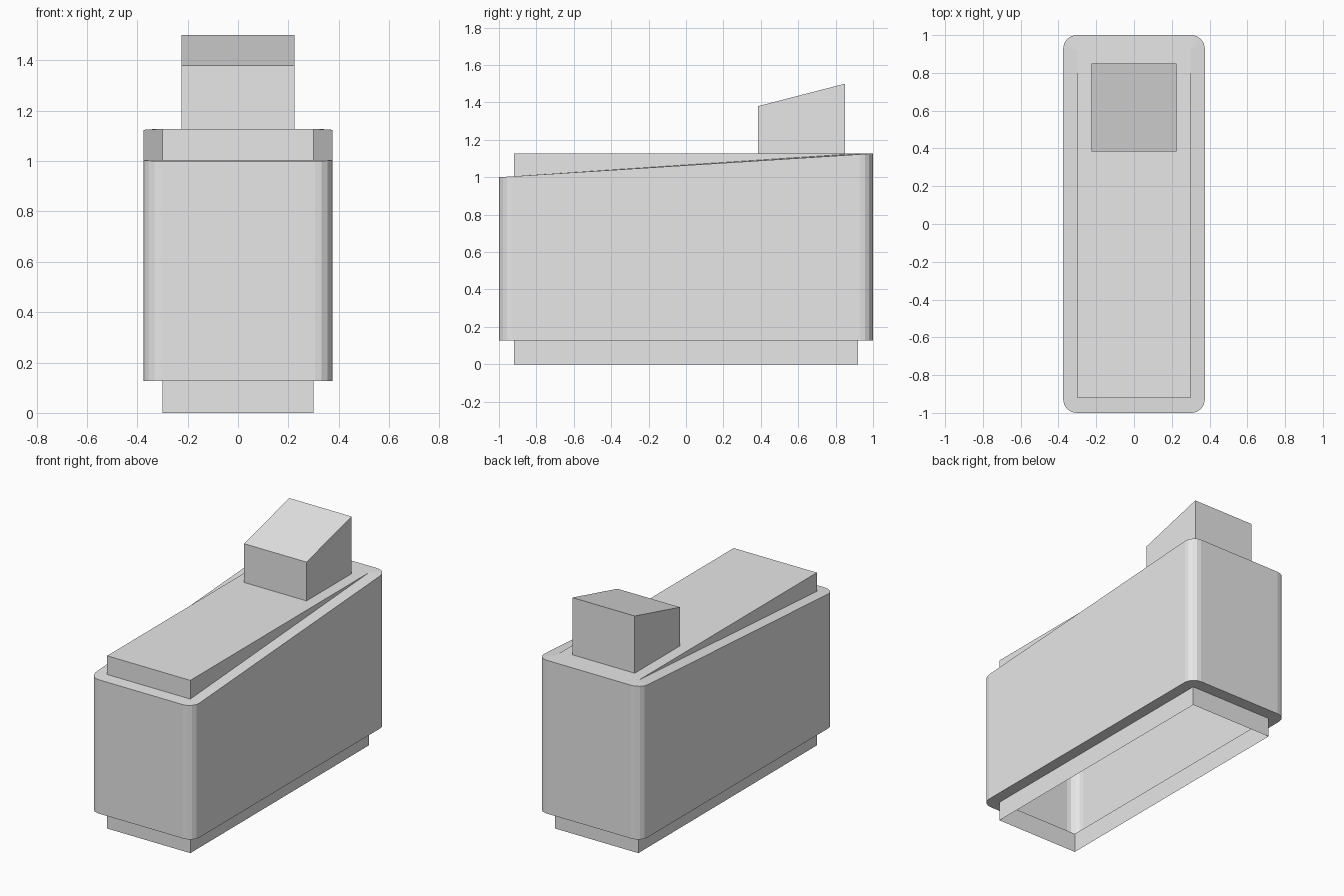
import bpy, bmesh, math

cube = bpy.data.objects.get("Cube")
if cube:
    bpy.data.objects.remove(cube, do_unlink=True)

HALF_X, HALF_Y, RADIUS, STEPS = 0.375, 1.0, 0.07, 4
IN_X, IN_Y = 0.3, 0.92
FLOOR, FRONT_Z, BACK_Z = 0.127, 1.0, 1.127
SIGNS = [(1, 1), (-1, 1), (-1, -1), (1, -1)]  # corners, counterclockwise

grey = bpy.data.materials.new("light_grey")
grey.use_nodes = True
grey.diffuse_color = (0.8, 0.8, 0.8, 1)
grey.node_tree.nodes["Principled BSDF"].inputs["Base Color"].default_value = (0.8, 0.8, 0.8, 1)


def slope(y):
    return FRONT_Z + (BACK_Z - FRONT_Z) * (y + HALF_Y) / (2 * HALF_Y)


def finish(name, bm):
    mesh = bpy.data.meshes.new(name)
    bm.to_mesh(mesh)
    bm.free()
    mesh.materials.append(grey)
    obj = bpy.data.objects.new(name, mesh)
    bpy.context.collection.objects.link(obj)


def rect(bm, hx, y0, y1, z0, z1):
    """Four corners, z0 along the front edge and z1 along the back."""
    return [bm.verts.new((sx * hx, y1 if sy > 0 else y0, z1 if sy > 0 else z0))
            for sx, sy in SIGNS]


def walls(bm, low, high):
    n = len(low)
    for i in range(n):
        j = (i + 1) % n
        bm.faces.new((low[i], low[j], high[j], high[i]))


def rounded(bm, height):
    """Rounded outline as one arc of vertices per corner."""
    arcs = []
    for c, (sx, sy) in enumerate(SIGNS):
        arc = []
        for k in range(STEPS + 1):
            a = math.pi / 2 * (c + k / STEPS)
            x = sx * (HALF_X - RADIUS) + RADIUS * math.cos(a)
            y = sy * (HALF_Y - RADIUS) + RADIUS * math.sin(a)
            arc.append(bm.verts.new((x, y, height(y))))
        arcs.append(arc)
    return arcs


def rim(bm, inner, arcs, up):
    """Flat border between a rectangle and the rounded outline."""
    for i in range(4):
        j = (i + 1) % 4
        faces = [(inner[i], a, b) for a, b in zip(arcs[i], arcs[i][1:])]
        faces.append((inner[i], arcs[i][-1], arcs[j][0], inner[j]))
        for f in faces:
            bm.faces.new(f if up else f[::-1])


# Base skirt, open underneath
bm = bmesh.new()
walls(bm, rect(bm, IN_X, -IN_Y, IN_Y, 0, 0), rect(bm, IN_X, -IN_Y, IN_Y, FLOOR, FLOOR))
finish("base_skirt", bm)

# Hollow body with rounded corners and a sloping top border
bm = bmesh.new()
low, high = rounded(bm, lambda y: FLOOR), rounded(bm, slope)
walls(bm, sum(low, []), sum(high, []))
rim(bm, rect(bm, IN_X, -IN_Y, IN_Y, FLOOR, FLOOR), low, False)
rim(bm, rect(bm, IN_X, -IN_Y, IN_Y, slope(-IN_Y), BACK_Z), high, True)
finish("body_shell", bm)

# Level lid whose sides taper away towards the back
bm = bmesh.new()
top = rect(bm, IN_X, -IN_Y, IN_Y, BACK_Z, BACK_Z)
left, right = [bm.verts.new((s * IN_X, -IN_Y, slope(-IN_Y))) for s in (1, -1)]
bm.faces.new(top)
bm.faces.new((right, left, top[3], top[2]))
bm.faces.new((left, top[0], top[3]))
bm.faces.new((right, top[2], top[1]))
finish("lid", bm)

# Slanted block on the lid
bm = bmesh.new()
foot = rect(bm, 0.225, 0.385, 0.85, BACK_Z, BACK_Z)
head = rect(bm, 0.225, 0.385, 0.85, 1.38, 1.5)
walls(bm, foot, head)
bm.faces.new(head)
finish("slanted_block", bm)
